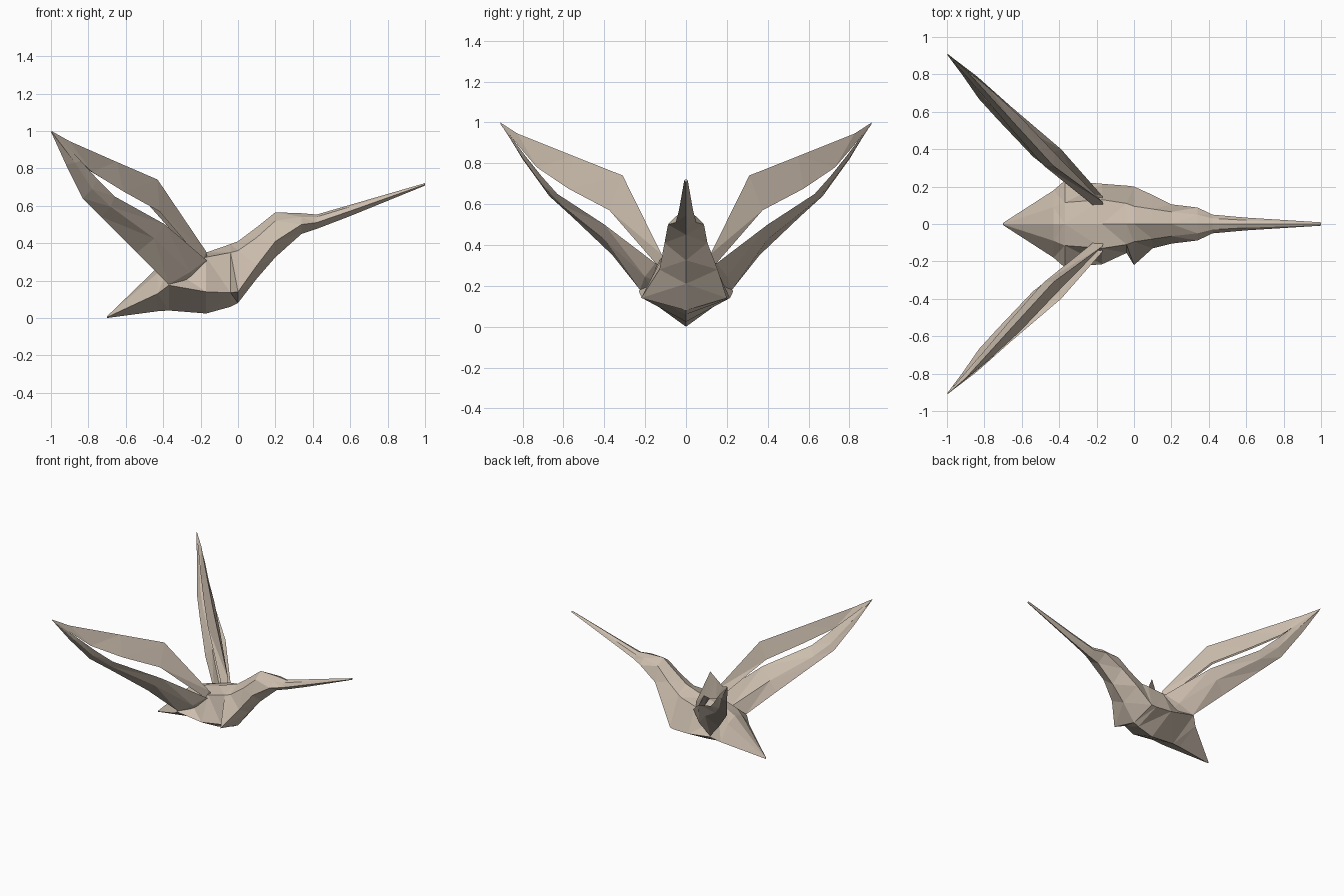
import bpy, bmesh
from mathutils import Vector

mat = bpy.data.materials.new("warm beige")
mat.diffuse_color = (0.60, 0.51, 0.42, 1)


def loft(name, rings):
    """Flat-faced skin over rings of equal point count, capped at both ends."""
    bm = bmesh.new()
    vs = [[bm.verts.new(p) for p in r] for r in rings]
    n = len(vs[0])
    for a, b in zip(vs, vs[1:]):
        for i in range(n):
            j = (i + 1) % n
            bm.faces.new((a[i], a[j], b[j], b[i]))
    bm.faces.new(vs[0])
    bm.faces.new(vs[-1])
    bmesh.ops.triangulate(bm, faces=bm.faces[:])
    bmesh.ops.recalc_face_normals(bm, faces=bm.faces[:])
    me = bpy.data.meshes.new(name)
    bm.to_mesh(me)
    bm.free()
    me.materials.append(mat)
    ob = bpy.data.objects.new(name, me)
    bpy.context.collection.objects.link(ob)
    return ob


def section(x, zb, w, zw, wu, zu, zt, wn=None):
    """Keel, widest edge, shoulder, back; wn is the width on the -y side."""
    wn = wn or w
    return [(x, 0, zb), (x, w, zw), (x, wu, zu), (x, 0, zt),
            (x, -wu, zu), (x, -wn, zw)]


# Body with tail and neck
neck = section(0.20, 0.325, 0.105, 0.410, 0.065, 0.520, 0.565)
brow = section(0.42, 0.476, 0.050, 0.510, 0.030, 0.540, 0.553)
loft("body", [
    section(-0.70, 0.000, 0.006, 0.004, 0.004, 0.007, 0.009),
    section(-0.43, 0.036, 0.180, 0.130, 0.090, 0.240, 0.270),
    section(-0.37, 0.040, 0.232, 0.175, 0.115, 0.270, 0.300),
    section(-0.17, 0.024, 0.215, 0.140, 0.130, 0.325, 0.350),
    section(-0.04, 0.060, 0.205, 0.135, 0.110, 0.350, 0.395, 0.155),
    section(0.00, 0.080, 0.200, 0.140, 0.095, 0.360, 0.410, 0.220),
    section(0.10, 0.210, 0.155, 0.280, 0.080, 0.430, 0.485, 0.130),
    neck,
])

# Head
loft("head", [
    neck,
    section(0.34, 0.450, 0.088, 0.500, 0.050, 0.540, 0.560),
    brow,
])

# Beak
loft("beak", [
    brow,
    section(0.60, 0.545, 0.034, 0.572, 0.020, 0.595, 0.605),
    section(1.00, 0.708, 0.009, 0.714, 0.006, 0.718, 0.721),
])

OUT = Vector((0.7, 0.7, 0))
TIP = (-0.998, 0.91, 1.0)
# Each station: top edge, bottom edge, then two offsets along OUT
# Upper blade, roof shaped: inner edge offset inward, and its rise
upper = [
    ((-0.16, 0.09, 0.31), (-0.18, 0.10, 0.26), 0.04, 0.02),
    ((-0.17, 0.12, 0.355), (-0.19, 0.14, 0.30), 0.05, 0.02),
    ((-0.43, 0.31, 0.74), (-0.42, 0.375, 0.57), 0.09, 0.04),
    ((-0.65, 0.55, 0.835), (-0.61, 0.575, 0.675), 0.08, 0.035),
    ((-0.90, 0.825, 0.945), (-0.78, 0.73, 0.78), 0.05, 0.02),
    (TIP, (-0.99, 0.905, 0.985), 0.005, 0.0),
]
# Lower blade: thickness of the middle, outward and inward
lower = [
    ((-0.15, 0.06, 0.27), (-0.33, 0.15, 0.15), 0.01, 0.01),
    ((-0.17, 0.15, 0.31), (-0.37, 0.225, 0.18), 0.02, 0.02),
    ((-0.39, 0.40, 0.50), (-0.54, 0.36, 0.35), 0.025, 0.025),
    ((-0.66, 0.63, 0.65), (-0.73, 0.56, 0.54), 0.02, 0.025),
    ((-0.75, 0.71, 0.74), (-0.83, 0.67, 0.64), 0.015, 0.02),
    ((-0.84, 0.79, 0.84), (-0.92, 0.80, 0.82), 0.012, 0.015),
    (TIP, (-0.995, 0.90, 0.985), 0.003, 0.003),
]


def upper_ring(a, b, s, rise):
    inner = b - OUT * s + Vector((0, 0, rise))
    return [a, b, (a + b + inner) / 3, inner]


def lower_ring(a, b, s, t):
    m = (a + b) / 2
    return [a, m + OUT * s, b, m - OUT * t]


def blade(name, stations, ring, side):
    loft(name, [[(p.x, p.y * side, p.z) for p in ring(Vector(a), Vector(b), s, t)]
                for a, b, s, t in stations])


# Paired wings, each made of two blades with a slot between them
for side, tag in ((1, "left"), (-1, "right")):
    blade(tag + "_upper_wing_blade", upper, upper_ring, side)
    blade(tag + "_lower_wing_blade", lower, lower_ring, side)
